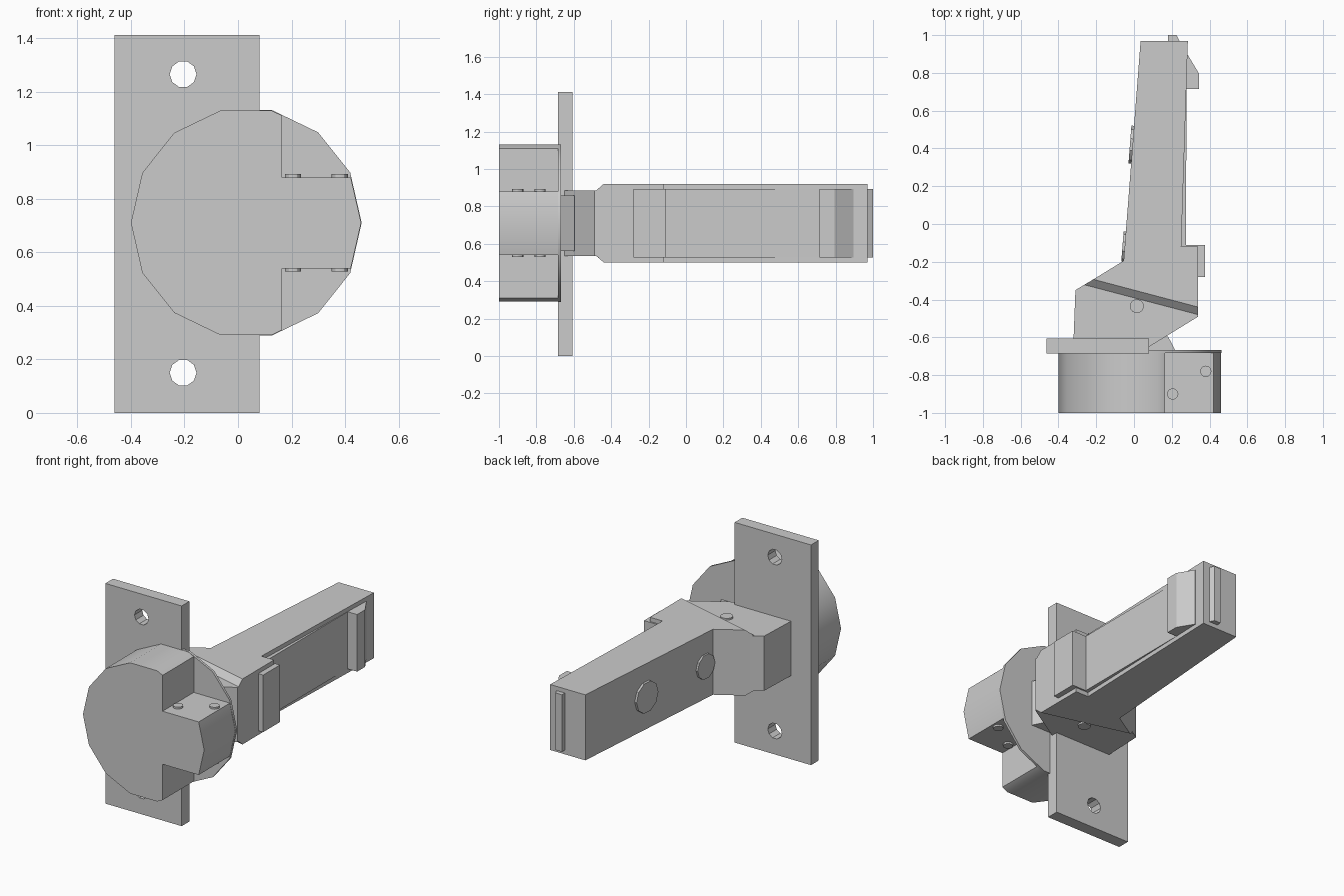
import bpy, bmesh, math
from mathutils import Vector

if "Cube" in bpy.data.objects:
    bpy.data.objects.remove(bpy.data.objects["Cube"])

MID = 0.71  # mirror height of the hinge


def loft(name, rings, smooth=False):
    """Closed solid through rings that share one vertex count."""
    bm = bmesh.new()
    loops = [[bm.verts.new(p) for p in ring] for ring in rings]
    n = len(loops[0])
    for a, b in zip(loops, loops[1:]):
        for i in range(n):
            j = (i + 1) % n
            bm.faces.new((a[i], a[j], b[j], b[i]))
    bm.faces.new(loops[0][::-1])
    bm.faces.new(loops[-1])
    bmesh.ops.recalc_face_normals(bm, faces=bm.faces)
    mesh = bpy.data.meshes.new(name)
    bm.to_mesh(mesh)
    bm.free()
    ob = bpy.data.objects.new(name, mesh)
    bpy.context.collection.objects.link(ob)
    if smooth:
        shade(ob)
    return ob


def shade(ob):
    bpy.ops.object.select_all(action='DESELECT')
    ob.select_set(True)
    bpy.context.view_layer.objects.active = ob
    bpy.ops.object.shade_smooth_by_angle(angle=math.radians(30))


def prism(name, pts, half):
    """Top-view outline, extruded evenly about the mid height."""
    return loft(name, [[(x, y, z) for x, y in pts] for z in (MID - half, MID + half)])


def box(name, x0, x1, y0, y1, z0, z1):
    return loft(name, [[(x0, y0, z), (x1, y0, z), (x1, y1, z), (x0, y1, z)] for z in (z0, z1)])


def rod(name, p0, p1, r, n, smooth=False):
    p0, p1 = Vector(p0), Vector(p1)
    d = (p1 - p0).normalized()
    u = d.cross(Vector((0, 0, 1)))
    u = u.normalized() if u.length > 1e-4 else Vector((1, 0, 0))
    v = d.cross(u)
    offs = [r * (math.cos(2 * math.pi * i / n) * u + math.sin(2 * math.pi * i / n) * v) for i in range(n)]
    return loft(name, [[p + o for o in offs] for p in (p0, p1)], smooth)


def cut(ob, cutter):
    mod = ob.modifiers.new("cut", 'BOOLEAN')
    mod.operation = 'DIFFERENCE'
    mod.solver = 'EXACT'
    mod.object = cutter
    bpy.context.view_layer.objects.active = ob
    bpy.ops.object.modifier_apply(modifier=mod.name)
    bpy.data.objects.remove(cutter)


# mounting plate with two screw holes
plate = box("mounting_plate", -0.462, 0.08, -0.685, -0.607, 0, 1.412)
for z in (0.15, 1.265):
    cut(plate, rod("hole_cutter", (-0.205, -0.8, z), (-0.205, -0.5, z), 0.05, 10))

# round cup with two corner notches, and its thin back flange
cup = rod("cup", (0.03, -1, MID), (0.03, -0.684, MID), 0.43, 14)
cut(cup, box("notch_cutter", 0.165, 0.6, -1.1, -0.6, 0.88, 1.3))
cut(cup, box("notch_cutter", 0.165, 0.6, -1.1, -0.6, 0.1, 0.54))
shade(cup)
rod("cup_flange", (0.03, -0.684, MID), (0.03, -0.668, MID), 0.432, 14, True)

# small pins on both faces of the cup tab, and the pivot through the block
for x, y in ((0.205, -0.9), (0.38, -0.78)):
    rod("tab_pin", (x, y, 0.528), (x, y, 0.892), 0.03, 12, True)
rod("pivot_pin", (0.015, -0.435, 0.524), (0.015, -0.435, 0.896), 0.037, 14, True)

# hinge block and the link joining it to the cup
prism("hinge_block", [(-0.32, -0.61), (-0.31, -0.35), (-0.24, -0.308), (0.34, -0.46),
                      (0.34, -0.49), (0.08, -0.65), (0.08, -0.61)], 0.175)
prism("hinge_link", [(0.06, -0.672), (0.22, -0.672), (0.18, -0.595), (0.06, -0.595)], 0.148)

# arm, with a sloped step down to the block at its front edge
back = [(0.34, -0.12), (0.25, -0.12), (0.285, 0.97), (0.035, 0.97), (-0.055, -0.195)]
low = [(-0.262, -0.322), (0.34, -0.48)] + back
high = [(-0.215, -0.293), (0.34, -0.44)] + back
loft("arm", [[(x, y, z) for x, y in ring] for ring, z in
             ((high, 0.5), (low, 0.535), (low, 0.885), (high, 0.92))])

# side strip with front tab and end catch
prism("side_strip", [(0.22, -0.28), (0.375, -0.28), (0.375, -0.11), (0.275, -0.11),
                     (0.278, 0.715), (0.345, 0.715), (0.345, 0.795), (0.285, 0.895),
                     (0.22, 0.895)], 0.183)
prism("end_rib", [(0.18, 0.95), (0.245, 0.95), (0.24, 0.97), (0.225, 1.0), (0.18, 1.0)], 0.183)

# adjusting screws on the left face
for y, r, h in ((0.42, 0.1, 0.014), (-0.12, 0.08, 0.012)):
    x = -0.055 + (y + 0.195) * 0.0773
    n = Vector((-1, 0.077, 0)).normalized()
    c = Vector((x, y, MID))
    rod("side_screw", c - n * 0.03, c + n * h, r, 10)
